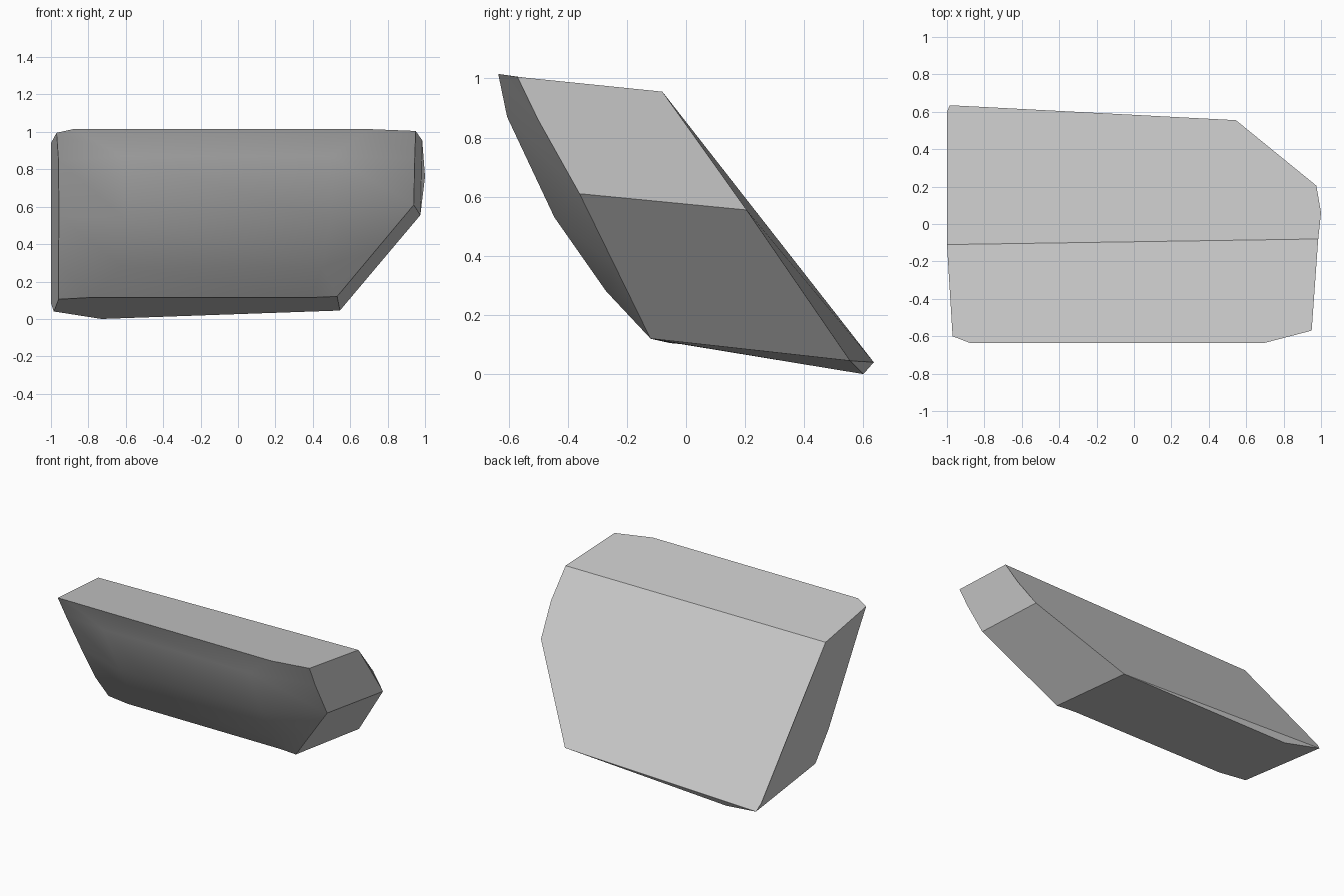
import bpy
import bmesh

cube = bpy.data.objects.get("Cube")
if cube:
    bpy.data.objects.remove(cube, do_unlink=True)


def make_material(name, rgb):
    mat = bpy.data.materials.new(name)
    mat.use_nodes = True
    colour = (*rgb, 1.0)
    mat.diffuse_color = colour
    mat.node_tree.nodes["Principled BSDF"].inputs["Base Color"].default_value = colour
    return mat


def add_face(bm, *verts):
    return bm.faces.new(verts)


bm = bmesh.new()

# Domed front: each row has a left rim point, a raised middle and a right rim point
# (left rim), (middle left x, middle right x, y, z), (right rim)
front_rows = [
    ((-.97, -.6, .995), (-.88, .7, -.635, 1.015), (.95, -.57, 1.005)),
    ((-.96, -.53, .85), (-.62, .5, -.605, .87), (.945, -.5, .86)),
    ((-.957, -.36, .55), (-.6, .5, -.445, .53), (.94, -.36, .61)),
    ((-.96, -.2, .29), (-.62, .45, -.27, .28), (.735, -.24, .365)),
    ((-.96, -.055, .105), (-.78, .4, -.1, .115), (.53, -.12, .12)),
]
grid = []
for left, (x_left, x_right, y, z), right in front_rows:
    points = (left, (x_left, y, z), (x_right, y, z), right)
    grid.append([bm.verts.new(p) for p in points])

for upper, lower in zip(grid, grid[1:]):
    for i in range(len(upper) - 1):
        add_face(bm, upper[i], upper[i + 1], lower[i + 1], lower[i])

# Corners of the sloping back panel, and the lowest point of the bottom edge
top_left = bm.verts.new((-1, -.11, .94))
top_right = bm.verts.new((.985, -.08, .955))
side_right = bm.verts.new((1, .06, .76))
cut_upper = bm.verts.new((.975, .205, .555))
cut_lower = bm.verts.new((.545, .555, .045))
tip = bm.verts.new((-.985, .635, .04))
tip_side = bm.verts.new((-1, .6, .085))
lip = bm.verts.new((-.73, .6, 0))

# Back panel and the thin lip beneath it
add_face(bm, top_left, top_right, side_right, cut_upper, cut_lower, tip, tip_side)
add_face(bm, cut_lower, tip, lip)

# Top, left side, bottom, right side and the cut corner
left_rim = [row[0] for row in grid]
right_rim = [row[-1] for row in grid]
add_face(bm, *grid[0], top_right, top_left)
add_face(bm, *left_rim, tip, tip_side, top_left)
add_face(bm, *grid[-1], cut_lower, lip, tip)
add_face(bm, *right_rim[:3], cut_upper, side_right, top_right)
add_face(bm, *right_rim[2:], cut_lower, cut_upper)

bmesh.ops.recalc_face_normals(bm, faces=bm.faces[:])
mesh = bpy.data.meshes.new("slanted_block")
bm.to_mesh(mesh)
bm.free()

block = bpy.data.objects.new("slanted_block", mesh)
bpy.context.collection.objects.link(block)
mesh.materials.append(make_material("plain grey", (.6, .6, .6)))

# Smooth the dome while keeping the rim crisp
bpy.ops.object.select_all(action="DESELECT")
block.select_set(True)
bpy.context.view_layer.objects.active = block
bpy.ops.object.shade_smooth_by_angle(angle=.5)
